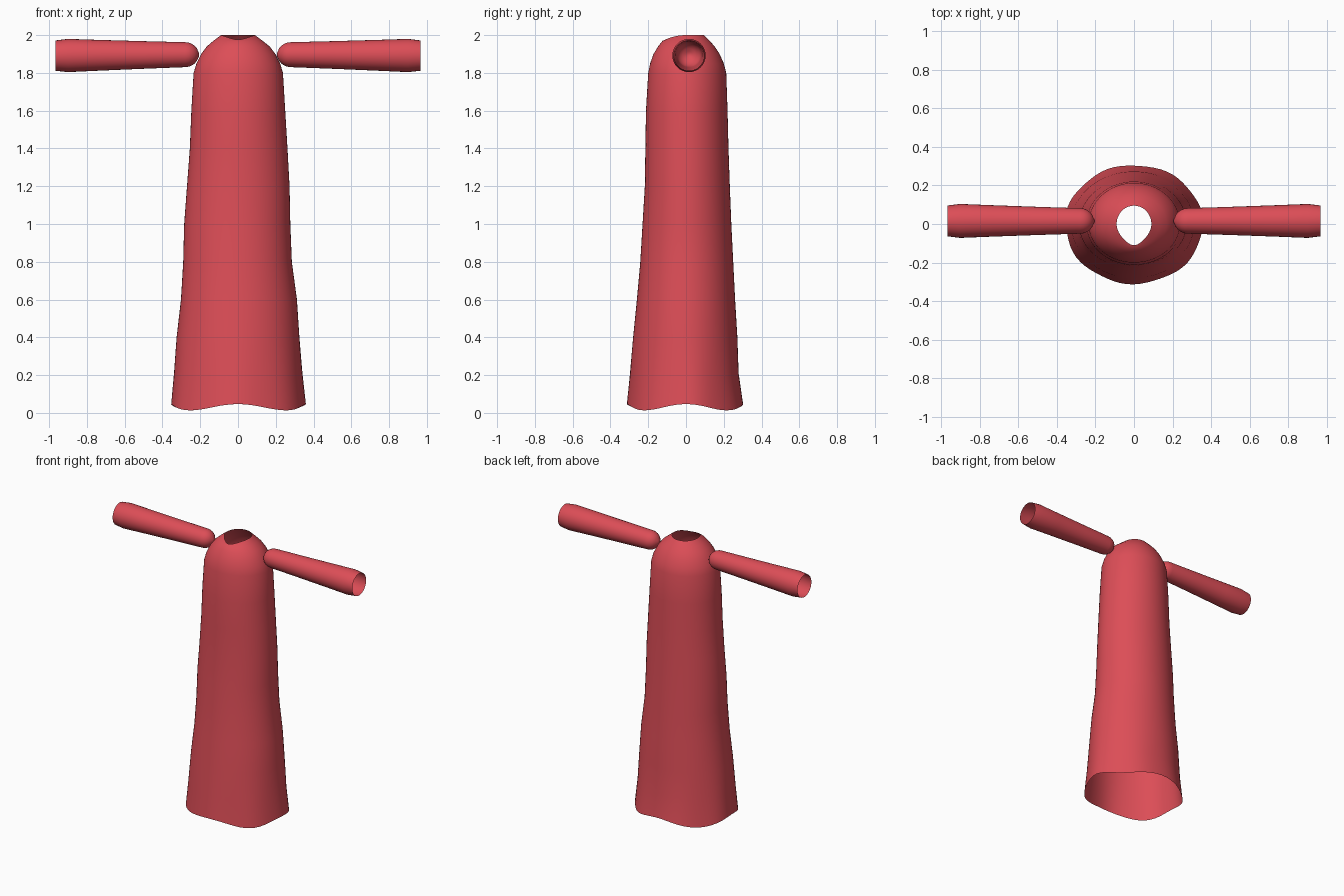
import bpy
import bmesh
from math import sin, cos, pi, tau

if "Cube" in bpy.data.objects:
    bpy.data.objects.remove(bpy.data.objects["Cube"], do_unlink=True)

red = bpy.data.materials.new("red cloth")
red.use_nodes = True
colour = (0.72, 0.075, 0.095, 1)
red.diffuse_color = colour
bsdf = next(n for n in red.node_tree.nodes if n.type == "BSDF_PRINCIPLED")
bsdf.inputs["Base Color"].default_value = colour


def loft(name, rings, cap=False):
    """Skin a list of equal-length rings; the last one may be capped."""
    bm = bmesh.new()
    loops = [[bm.verts.new(p) for p in ring] for ring in rings]
    n = len(loops[0])
    for a, b in zip(loops, loops[1:]):
        for i in range(n):
            j = (i + 1) % n
            bm.faces.new((a[i], a[j], b[j], b[i]))
    if cap:
        bm.faces.new(loops[-1])
    mesh = bpy.data.meshes.new(name)
    bm.to_mesh(mesh)
    bm.free()
    mesh.materials.append(red)
    mesh.shade_smooth()
    obj = bpy.data.objects.new(name, mesh)
    bpy.context.collection.objects.link(obj)
    return obj


# Robe outline: height, right, left, front and back half-widths
OUTLINE = [
    (0.03, 0.355, 0.357, 0.31, 0.305),
    (0.2, 0.34, 0.34, 0.295, 0.28),
    (0.4, 0.325, 0.325, 0.28, 0.272),
    (0.6, 0.302, 0.312, 0.26, 0.26),
    (0.8, 0.29, 0.285, 0.242, 0.25),
    (1.0, 0.285, 0.277, 0.23, 0.24),
    (1.2, 0.27, 0.273, 0.218, 0.232),
    (1.4, 0.255, 0.262, 0.215, 0.225),
    (1.6, 0.247, 0.25, 0.212, 0.22),
    (1.8, 0.235, 0.238, 0.2, 0.213),
    (1.85, 0.22, 0.223, 0.19, 0.2),
    (1.9, 0.195, 0.198, 0.172, 0.178),
    (1.94, 0.165, 0.168, 0.148, 0.152),
    (1.97, 0.13, 0.13, 0.124, 0.125),
]
SIDES = 64


def robe_ring(z, right, left, front, back):
    ring = []
    hem = max(0, 1 - z / 0.4)            # folds fade out above the hem
    for i in range(SIDES):
        t = tau * i / SIDES
        c, s = cos(t), sin(t)
        fold = 1 + 0.012 * hem * sin(7 * t + 0.6)
        ring.append((c * (left if c > 0 else right) * fold,
                     s * (back if s > 0 else front) * fold,
                     z + 0.018 * hem * cos(4 * t)))
    return ring


# Neck opening: round behind, narrowing and dipping to the front
neck = []
for i in range(SIDES):
    t = tau * i / SIDES
    c, s = cos(t), sin(t)
    dip = max(0, -s)
    neck.append((0.09 * c * (1 - 0.3 * dip ** 2), s * (0.095 if s > 0 else 0.11),
                 2 - 0.024 * dip ** 2))
loft("robe_body", [robe_ring(*row) for row in OUTLINE] + [neck])

# Sleeves: open at the cuff, rounded at the shoulder (distance, radius)
SLEEVE = [(0.967, 0.08), (0.9, 0.088), (0.75, 0.082), (0.5, 0.073), (0.28, 0.066)]
dome = [(0.28 - 0.072 * sin(a), 0.066 * cos(a))
        for a in (pi / 2 * k / 6 for k in range(1, 6))]
dome.append((0.206, 0.008))


def sleeve(name, side):
    rings = []
    for x, r in SLEEVE + dome:
        cz = 1.897 - 0.005 * (x - 0.2) / 0.7
        ring = []
        for i in range(32):
            t = -side * tau * i / 32
            ring.append((side * x, 0.016 + r * cos(t), cz + r * sin(t)))
        rings.append(ring)
    return loft(name, rings, cap=True)


sleeve("left_sleeve", 1)
sleeve("right_sleeve", -1)
